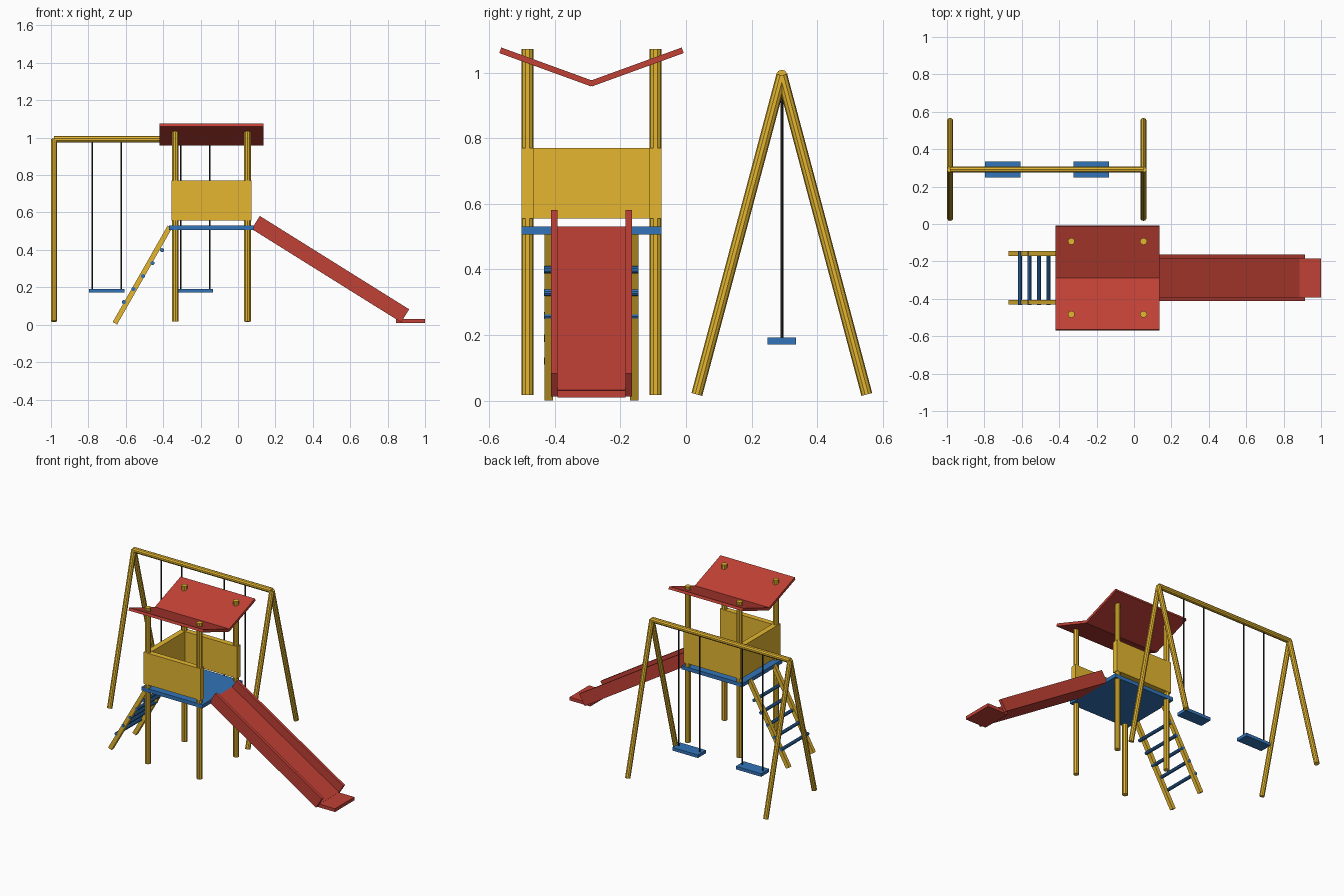
import bpy
from math import radians, atan2
from mathutils import Vector, Matrix

if "Cube" in bpy.data.objects:
    bpy.data.objects.remove(bpy.data.objects["Cube"])


def material(name, rgb):
    m = bpy.data.materials.new(name)
    m.diffuse_color = (*rgb, 1)
    m.use_nodes = True
    m.node_tree.nodes["Principled BSDF"].inputs["Base Color"].default_value = m.diffuse_color
    return m


GOLD = material("gold", (0.78, 0.47, 0.03))
RED = material("red", (0.53, 0.052, 0.036))
BLUE = material("blue", (0.032, 0.175, 0.48))
DARK = material("dark", (0.02, 0.02, 0.023))


def box(name, lo, hi, mat):
    lo, hi = Vector(lo), Vector(hi)
    bpy.ops.mesh.primitive_cube_add(size=1)
    o = bpy.context.object
    o.name = name
    o.data.transform(Matrix.Translation((lo + hi) / 2) @ Matrix.Diagonal((*(hi - lo), 1)))
    o.data.materials.append(mat)
    return o


def rod(name, a, b, r, mat, sides=10):
    a, b = Vector(a), Vector(b)
    d = b - a
    bpy.ops.mesh.primitive_cylinder_add(vertices=sides, radius=r, depth=d.length)
    o = bpy.context.object
    o.name = name
    o.matrix_world = Matrix.Translation((a + b) / 2) @ d.to_track_quat('Z', 'Y').to_matrix().to_4x4()
    o.data.materials.append(mat)
    return o


CX, CY = -0.142, -0.288          # tower centre
PX, PY = 0.193, 0.195            # post offsets
X0, X1 = CX - 0.2135, CX + 0.2135
Y0, Y1 = CY - 0.2135, CY + 0.2135

# Tower posts
for sx in (-1, 1):
    for sy in (-1, 1):
        rod("tower_post", (CX + sx * PX, CY + sy * PY, 0.018),
            (CX + sx * PX, CY + sy * PY, 1.072), 0.0185, GOLD)

# Deck and three guard panels (slide side open)
box("deck", (-0.37, Y0, 0.506), (0.085, Y1, 0.531), BLUE)
T = 0.037
box("front_panel", (X0, Y0, 0.556), (X1, Y0 + T, 0.770), GOLD)
box("back_panel", (X0, Y1 - T, 0.556), (X1, Y1, 0.770), GOLD)
box("ladder_side_panel", (X0, Y0, 0.556), (X0 + T, Y1, 0.770), GOLD)

# V-shaped roof
for s, name in ((1, "back_roof"), (-1, "front_roof")):
    o = box(name, (-0.278, -0.149, -0.009), (0.278, 0.149, 0.009), RED)
    o.matrix_world = (Matrix.Translation((CX, CY + s * 0.138, 1.017))
                      @ Matrix.Rotation(s * radians(20), 4, 'X'))

# Slide: bed and side rails in the sloped frame, then a flat foot
slope = Matrix.Translation((0.073, CY, 0.512)) @ Matrix.Rotation(radians(32), 4, 'Y')
for name, y0, y1, h in (("slide_bed", -0.107, 0.107, 0.023),
                        ("slide_rail", -0.124, -0.104, 0.082),
                        ("slide_rail", 0.104, 0.124, 0.082)):
    o = box(name, (0, y0, 0), (0.942, y1, h), RED)
    o.matrix_world = slope
box("slide_foot", (0.845, CY - 0.104, 0.009), (1.0, CY + 0.104, 0.031), RED)

# Ladder rails and rungs
foot, head = Vector((-0.658, 0, 0.008)), Vector((-0.364, 0, 0.524))
d = head - foot
for s in (-1, 1):
    o = box("ladder_rail", (0, -0.0125, -0.0135), (d.length, 0.0125, 0.0135), GOLD)
    o.matrix_world = (Matrix.Translation((foot.x, CY + s * 0.13, foot.z))
                      @ Matrix.Rotation(-atan2(d.z, d.x), 4, 'Y'))
for i in range(5):
    x, z = -0.61 + i * 0.051, 0.121 + i * 0.0695
    rod("rung", (x, CY - 0.144, z), (x, CY + 0.144, z), 0.011, BLUE)

# Swing frame
SY, TOP = 0.292, 0.991
rod("swing_beam", (-0.984, SY, TOP), (0.05, SY, TOP), 0.0175, GOLD)
for x in (-0.983, 0.05):
    for s in (-1, 1):
        rod("swing_leg", (x, SY + s * 0.259, 0.019), (x, SY, TOP), 0.017, GOLD)

# Swing seats and ropes
for x in (-0.702, -0.228):
    box("swing_seat", (x - 0.095, SY - 0.043, 0.171), (x + 0.095, SY + 0.043, 0.192), BLUE)
    for s in (-1, 1):
        rod("swing_rope", (x + s * 0.078, SY, 0.19), (x + s * 0.078, SY, TOP), 0.0045, DARK, 6)
